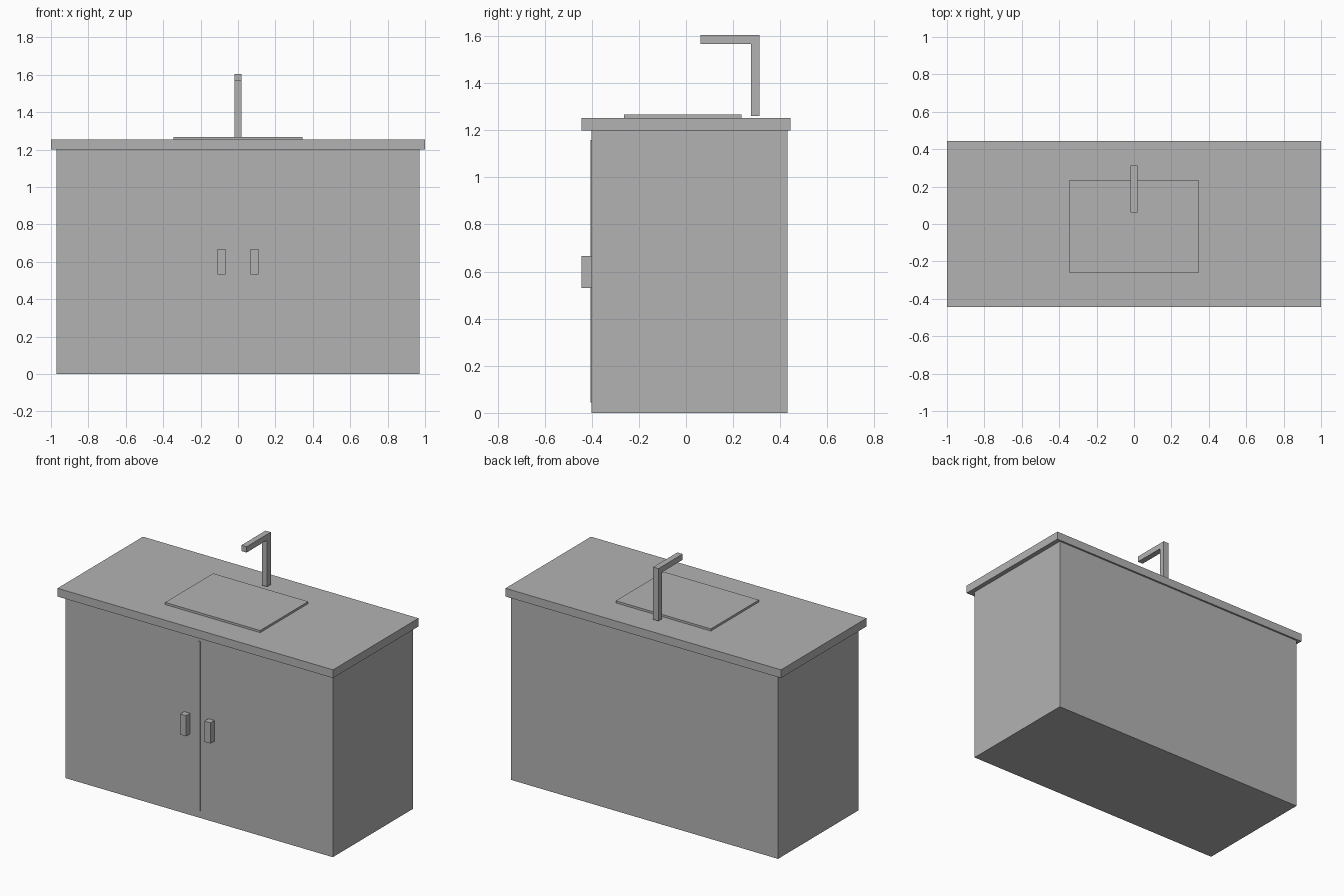
import bpy
import bmesh

if "Cube" in bpy.data.objects:
    bpy.data.objects.remove(bpy.data.objects["Cube"])

grey = bpy.data.materials.new("plain grey")
grey.diffuse_color = (0.45, 0.45, 0.45, 1)
grey.use_nodes = True
grey.node_tree.nodes["Principled BSDF"].inputs["Base Color"].default_value = grey.diffuse_color


def finish(name, bm):
    bmesh.ops.recalc_face_normals(bm, faces=bm.faces)
    mesh = bpy.data.meshes.new(name)
    bm.to_mesh(mesh)
    bm.free()
    mesh.materials.append(grey)
    obj = bpy.data.objects.new(name, mesh)
    bpy.context.collection.objects.link(obj)
    return obj


def box(name, x, y, z):
    """Box from (min, max) ranges on each axis."""
    bm = bmesh.new()
    bmesh.ops.create_cube(bm, size=1)
    for v in bm.verts:
        v.co = [r[0] if c < 0 else r[1] for c, r in zip(v.co, (x, y, z))]
    return finish(name, bm)


def extrude_x(name, profile, half_width):
    """Extrude a (y, z) outline symmetrically along x."""
    bm = bmesh.new()
    face = bm.faces.new([bm.verts.new((-half_width, y, z)) for y, z in profile])
    out = bmesh.ops.extrude_face_region(bm, geom=[face])["geom"]
    verts = [g for g in out if isinstance(g, bmesh.types.BMVert)]
    bmesh.ops.translate(bm, verts=verts, vec=(2 * half_width, 0, 0))
    return finish(name, bm)


# Cabinet body and overhanging countertop
box("cabinet", (-0.97, 0.97), (-0.402, 0.431), (0, 1.199))
box("countertop", (-1, 1), (-0.443, 0.443), (1.199, 1.253))

# Thin strip where the two doors meet
box("door_gap", (-0.008, 0.008), (-0.405, -0.402), (0.045, 1.158))

# Door handles, one on each side of the gap
for side, name in ((-1, "left_handle"), (1, "right_handle")):
    box(name, sorted((side * 0.067, side * 0.11)), (-0.443, -0.402), (0.531, 0.667))

# Flat basin slab
box("basin", (-0.345, 0.345), (-0.263, 0.235), (1.253, 1.267))

# Square-section faucet: upright column with a spout towards the front
extrude_x("faucet", [(0.275, 1.261), (0.313, 1.261), (0.313, 1.605),
                     (0.062, 1.605), (0.062, 1.567), (0.275, 1.567)], 0.019)
